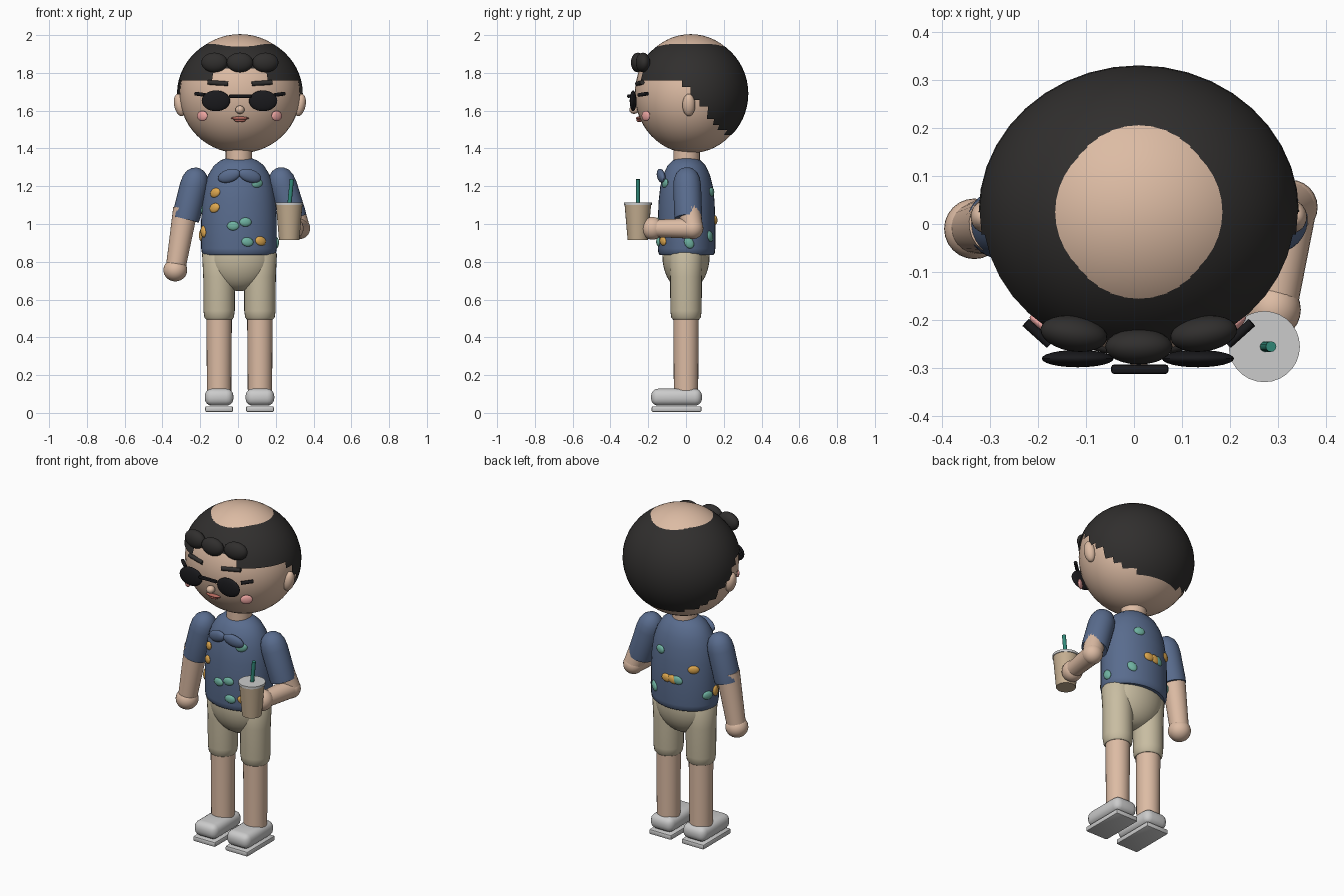
import bpy, bmesh, math
from mathutils import Vector, Matrix

if "Cube" in bpy.data.objects:
    bpy.data.objects.remove(bpy.data.objects["Cube"])

CX = 0.008  # body centre line


def material(name, r, g, b):
    m = bpy.data.materials.new(name)
    m.diffuse_color = (r, g, b, 1)
    m.use_nodes = True
    m.node_tree.nodes["Principled BSDF"].inputs["Base Color"].default_value = m.diffuse_color
    return m


SKIN = material("skin", .72, .50, .37)
HAIR = material("hair", .03, .028, .027)
SHIRT = material("shirt", .10, .15, .27)
KHAKI = material("khaki", .58, .51, .36)
BLACK = material("black", .01, .01, .012)
TEAL = material("teal", .16, .45, .36)
GOLD = material("gold", .75, .40, .08)
PINK = material("pink", .85, .38, .36)
LIP = material("lip", .45, .14, .11)
CUP = material("cup", .55, .42, .28)
STRAW = material("straw_green", .03, .25, .19)


def finish(name, bm, mat, matrix=Matrix(), angle=40):
    bmesh.ops.recalc_face_normals(bm, faces=bm.faces)
    me = bpy.data.meshes.new(name)
    bm.to_mesh(me)
    bm.free()
    ob = bpy.data.objects.new(name, me)
    bpy.context.collection.objects.link(ob)
    ob.matrix_world = matrix
    if mat:
        me.materials.append(mat)
    bpy.ops.object.select_all(action='DESELECT')
    ob.select_set(True)
    bpy.context.view_layer.objects.active = ob
    bpy.ops.object.shade_smooth_by_angle(angle=math.radians(angle))
    return ob


def ball(name, loc, size, mat, rot=Matrix(), keep=None, seg=24, rings=16):
    bm = bmesh.new()
    bmesh.ops.create_uvsphere(bm, u_segments=seg, v_segments=rings, radius=1)
    bmesh.ops.transform(bm, matrix=Matrix.Diagonal((*size, 1)), verts=bm.verts)
    if keep:
        off = [f for f in bm.faces if not keep(f.calc_center_median() + Vector(loc))]
        bmesh.ops.delete(bm, geom=off, context='FACES')
    return finish(name, bm, mat, Matrix.Translation(loc) @ rot)


def lathe(name, prof, mat, matrix, sy=1.0, seg=28):
    """Spin (radius, height) pairs about local z and cap both ends."""
    bm = bmesh.new()
    rings = []
    for r, z in prof:
        rings.append([bm.verts.new((r * math.cos(a), r * sy * math.sin(a), z))
                      for a in (2 * math.pi * i / seg for i in range(seg))])
    for a, b in zip(rings, rings[1:]):
        for i in range(seg):
            j = (i + 1) % seg
            bm.faces.new((a[i], a[j], b[j], b[i]))
    bm.faces.new(rings[0][::-1])
    bm.faces.new(rings[-1])
    return finish(name, bm, mat, matrix)


def tube(name, p0, p1, r0, r1, mat, seg=24):
    p0, p1 = Vector(p0), Vector(p1)
    d = p1 - p0
    m = Matrix.Translation(p0) @ d.to_track_quat('Z', 'Y').to_matrix().to_4x4()
    return lathe(name, [(r0, 0), (r1, d.length)], mat, m, seg=seg)


def box(name, loc, size, bevel, mat, segs=4):
    bm = bmesh.new()
    bmesh.ops.create_cube(bm, size=1)
    bmesh.ops.transform(bm, matrix=Matrix.Diagonal((*size, 1)), verts=bm.verts)
    bmesh.ops.bevel(bm, geom=bm.edges[:], offset=bevel, segments=segs,
                    profile=0.5, affect='EDGES')
    return finish(name, bm, mat, Matrix.Translation(loc))


def at(x, y, z):
    return Matrix.Translation((x, y, z))


# head and stepped hair cap
ball("head", (.01, .025, 1.69), (.32, .296, .315), SKIN, seg=40, rings=28)


def hairline(c):
    if c.y < -.17 and abs(c.x - .01) < .14:
        return c.z > 1.81
    return c.z > max(1.45, min(1.745, 1.72 - 1.15 * c.y))


ball("hair", (.01, .025, 1.69), (.333, .305, .31), HAIR, keep=hairline, seg=40, rings=28)
for x, y in ((-.125, -.228), (.01, -.255), (.145, -.228)):
    tilt = 0 if x == .01 else math.copysign(.15, x)
    ball("fringe_curl", (x, y, 1.855), (.07, .037, .052), HAIR, Matrix.Rotation(tilt, 4, 'Z'))

# paired face parts
for s in (-1, 1):
    ball("ear", (.01 + s * .318, .015, 1.63), (.03, .034, .06), SKIN, Matrix.Rotation(s * .2, 4, 'Y'))
    ball("lens", (.008 + s * .125, -.28, 1.652), (.075, .018, .055), BLACK)
    tube("glasses_temple", (.01 + s * .185, -.25, 1.683), (.01 + s * .235, -.205, 1.69), .01, .01, BLACK, 12)
    tube("eyebrow", (.01 + s * .062, -.257, 1.742), (.01 + s * .17, -.232, 1.75), .013, .012, HAIR, 12)
    ball("cheek", (.008 + s * .197, -.212, 1.572), (.034, .012, .027), PINK, Matrix.Rotation(s * .65, 4, 'Z'))
box("glasses_bridge", (.012, -.302, 1.677), (.12, .02, .018), .007, BLACK, 2)
ball("nose", (.01, -.275, 1.605), (.024, .025, .022), SKIN)
ball("upper_lip", (.01, -.25, 1.56), (.047, .015, .009), LIP)
ball("lower_lip", (.01, -.247, 1.549), (.03, .015, .01), LIP)

# neck and shirt body
lathe("neck", [(.07, 1.28), (.07, 1.42)], SKIN, at(.005, .003, 0))
BODY = [(.185, .835), (.196, .845), (.2, .87), (.2, 1.02), (.195, 1.12), (.183, 1.2),
        (.163, 1.26), (.132, 1.31), (.095, 1.338), (.06, 1.35)]
SY = .76
lathe("shirt_body", BODY, SHIRT, at(.005, .003, 0), sy=SY, seg=36)
for s in (-1, 1):
    ball("collar", (CX + s * .055, -.132, 1.255), (.062, .02, .034), SHIRT,
         Matrix.Rotation(s * .3, 4, 'Y') @ Matrix.Rotation(s * .2, 4, 'Z'))


def body_radius(z):
    for (r0, z0), (r1, z1) in zip(BODY, BODY[1:]):
        if z0 <= z <= z1:
            return r0 + (r1 - r0) * (z - z0) / (z1 - z0)
    return .19


# leaf shapes scattered over the shirt: angle around the body (270 = front), height, tilt
LEAVES = [(TEAL, ((303, 1.215, -15), (261, .99, 0), (280, 1.01, 0), (283, .905, 10), (183, 1.085, 70),
                  (5, .9, 60), (55, .935, 50), (68, 1.17, 0), (105, 1.02, 20), (160, .93, 0))),
          (GOLD, ((228, 1.165, -25), (229, 1.085, -25), (305, .91, 15), (182, .94, 80), (200, .96, 70),
                  (85, 1.02, 0), (97, 1.02, 20), (133, 1.09, 0)))]
for mat, spots in LEAVES:
    for deg, z, tilt in spots:
        a = math.radians(deg)
        r = body_radius(z)
        n = Vector((math.cos(a) * SY, math.sin(a), 0)).normalized()
        turn = Matrix.Rotation(math.atan2(n.y, n.x) + math.pi / 2, 4, 'Z')
        ball("shirt_leaf", (.005 + r * math.cos(a), .003 + r * SY * math.sin(a), z), (.032, .012, .024),
             mat, turn @ Matrix.Rotation(math.radians(tilt), 4, 'Y'), seg=16, rings=10)

# sleeves: domed at the shoulder, open end cuffs
SLEEVE = [(.072, 0), (.074, .02), (.074, .18), (.069, .22), (.055, .252), (.033, .272), (.008, .28)]
for s, bottom in ((-1, (-.278, 0, 1.025)), (1, (.293, .012, 1.03))):
    d = Vector((s * .212, .003, 1.29)) - Vector(bottom)
    lathe("sleeve", SLEEVE, SHIRT, at(*bottom) @ d.to_track_quat('Z', 'Y').to_matrix().to_4x4())

# hanging arm, bent arm
tube("hanging_forearm", (-.278, 0, 1.08), (-.328, -.008, .78), .066, .053, SKIN)
ball("hanging_hand", (-.332, -.01, .756), (.063, .063, .06), SKIN)
tube("bent_upper_arm", (.285, .012, 1.1), (.325, .035, .98), .06, .055, SKIN)
ball("elbow", (.325, .035, .977), (.057, .057, .057), SKIN)
tube("bent_forearm", (.325, .035, .977), (.295, -.165, .977), .055, .046, SKIN)
ball("holding_hand", (.29, -.178, .977), (.057, .06, .06), SKIN)

# drink
lathe("cup", [(.054, .915), (.07, 1.1)], CUP, at(.271, -.255, 0))
lathe("cup_lid", [(.074, 1.1), (.074, 1.114)], None, at(.271, -.255, 0))
tube("straw", (.262, -.255, 1.0), (.285, -.255, 1.237), .011, .011, STRAW, 12)

# shorts, legs and shoes
ball("shorts_seat", (CX, 0, .83), (.183, .125, .185), KHAKI, seg=32, rings=20)
SHORT = [(.07, .495), (.078, .505), (.083, .54), (.084, .72), (.09, .84), (.08, .86)]
for s in (-1, 1):
    x = CX + s * .108
    lathe("shorts_leg", SHORT, KHAKI, at(x, 0, 0))
    tube("leg", (x, 0, .08), (x, 0, .55), .064, .068, SKIN)
    box("shoe", (x, -.05, .083), (.152, .27, .09), .038, None)
    box("shoe_sole", (x, -.05, .02), (.148, .265, .03), .008, None, 2)
